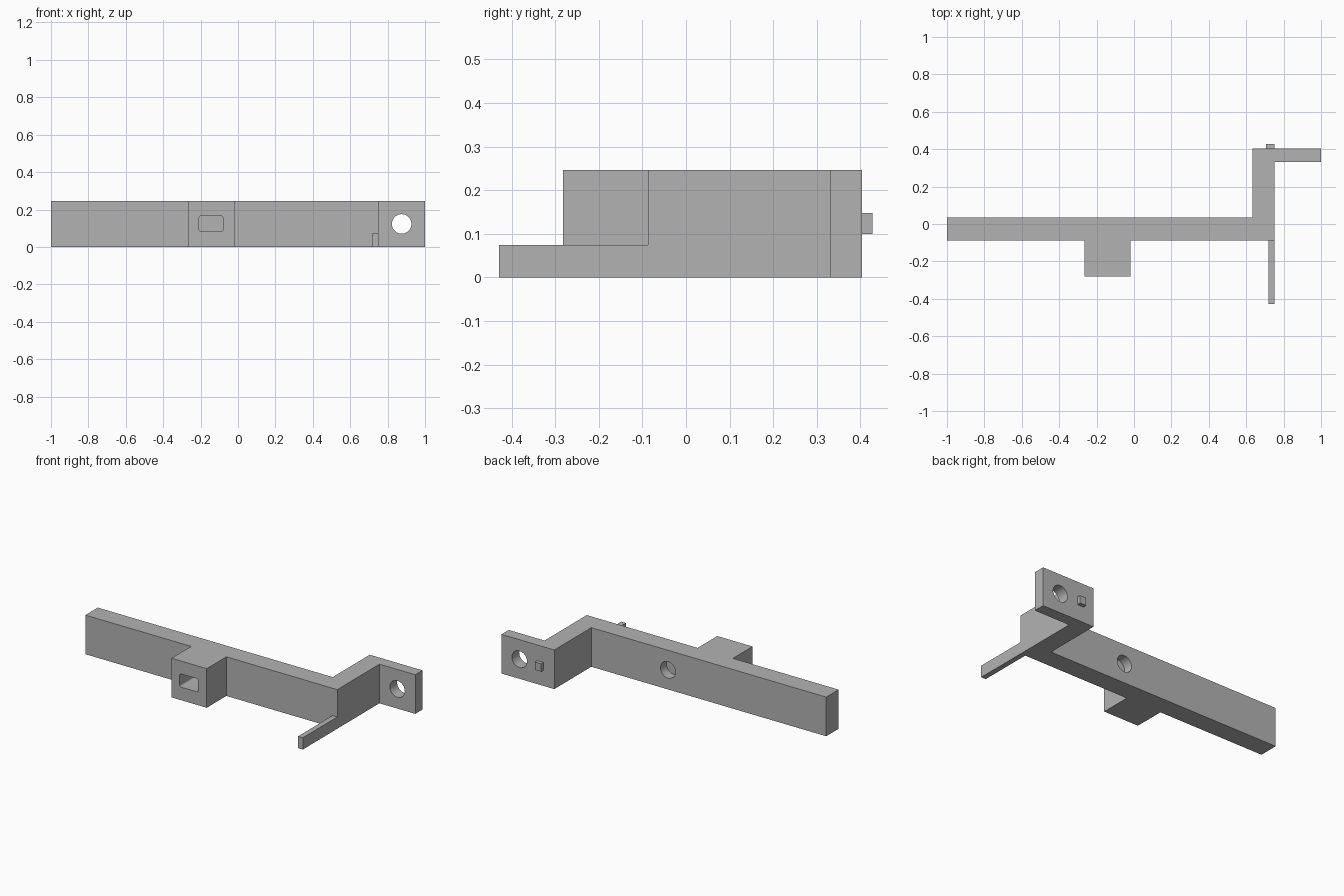
import bpy, bmesh, math
from mathutils import Matrix, Vector

default = bpy.data.objects.get("Cube")
if default:
    bpy.data.objects.remove(default, do_unlink=True)

HEIGHT = 0.246
MID_Z = HEIGHT / 2
FRONT, BACK = -0.087, 0.036          # main bar faces
LEG_L, LEG_R = 0.633, 0.751          # cranked leg sides
PLATE_FRONT, PLATE_BACK = 0.332, 0.404

grey = bpy.data.materials.new("plain grey")
grey.use_nodes = True
grey.diffuse_color = (0.45, 0.45, 0.45, 1)
grey.node_tree.nodes["Principled BSDF"].inputs["Base Color"].default_value = grey.diffuse_color


def finish(bm, name):
    bmesh.ops.recalc_face_normals(bm, faces=bm.faces)
    mesh = bpy.data.meshes.new(name)
    bm.to_mesh(mesh)
    bm.free()
    mesh.materials.append(grey)
    obj = bpy.data.objects.new(name, mesh)
    bpy.context.collection.objects.link(obj)
    return obj


def box(name, low, high, corner=0):
    """Box between two corners, optionally rounding the edges along y."""
    low, high = Vector(low), Vector(high)
    bm = bmesh.new()
    bmesh.ops.create_cube(bm, size=1)
    bmesh.ops.scale(bm, vec=high - low, verts=bm.verts)
    bmesh.ops.translate(bm, vec=(low + high) / 2, verts=bm.verts)
    if corner:
        edges = [e for e in bm.edges
                 if abs(e.verts[0].co.y - e.verts[1].co.y) > 0.001]
        bmesh.ops.bevel(bm, geom=edges, offset=corner, segments=4,
                        profile=0.5, affect='EDGES')
    return finish(bm, name)


def rod(name, x, y0, y1, radius):
    """Cylinder lying along y at mid height."""
    bm = bmesh.new()
    place = Matrix.Translation((x, (y0 + y1) / 2, MID_Z)) @ Matrix.Rotation(math.pi / 2, 4, 'X')
    bmesh.ops.create_cone(bm, cap_ends=True, segments=48, radius1=radius,
                          radius2=radius, depth=y1 - y0, matrix=place)
    return finish(bm, name)


def cut(target, cutter):
    cutter.hide_render = True
    mod = target.modifiers.new("cut", 'BOOLEAN')
    mod.operation = 'DIFFERENCE'
    mod.solver = 'EXACT'
    mod.object = cutter
    bpy.context.view_layer.objects.active = target
    bpy.ops.object.modifier_apply(modifier=mod.name)
    bpy.data.objects.remove(cutter, do_unlink=True)


# Cranked bar with block and end plate, extruded from its plan outline
outline = [(-1, FRONT), (-0.265, FRONT), (-0.265, -0.282), (-0.02, -0.282),
           (-0.02, FRONT), (LEG_R, FRONT), (LEG_R, PLATE_FRONT),
           (1, PLATE_FRONT), (1, PLATE_BACK), (LEG_L, PLATE_BACK),
           (LEG_L, BACK), (-1, BACK)]
bm = bmesh.new()
base = bm.faces.new([bm.verts.new((x, y, 0)) for x, y in outline])
top = bmesh.ops.extrude_face_region(bm, geom=[base])["geom"]
bmesh.ops.translate(bm, vec=(0, 0, HEIGHT),
                    verts=[v for v in top if isinstance(v, bmesh.types.BMVert)])
bar = finish(bm, "cranked_bar")

# Plate hole, blind hole in the back, rounded pocket in the block
cut(bar, rod("plate_hole_cutter", 0.875, 0.3, 0.45, 0.052))
cut(bar, rod("blind_hole_cutter", 0.1, BACK - 0.06, BACK + 0.05, 0.052))
cut(bar, box("pocket_cutter", (-0.208, -0.35, 0.082), (-0.08, -0.13, 0.165), 0.01))

# Thin front arm and small rear peg
arm = box("front_arm", (0.718, -0.429, 0), (LEG_R, FRONT, 0.074))
peg = box("rear_peg", (0.707, PLATE_BACK, 0.099), (LEG_R, 0.428, 0.148))

bpy.ops.object.select_all(action='DESELECT')
bar.select_set(True)
bpy.context.view_layer.objects.active = bar
bpy.ops.object.shade_smooth_by_angle(angle=math.radians(30))
